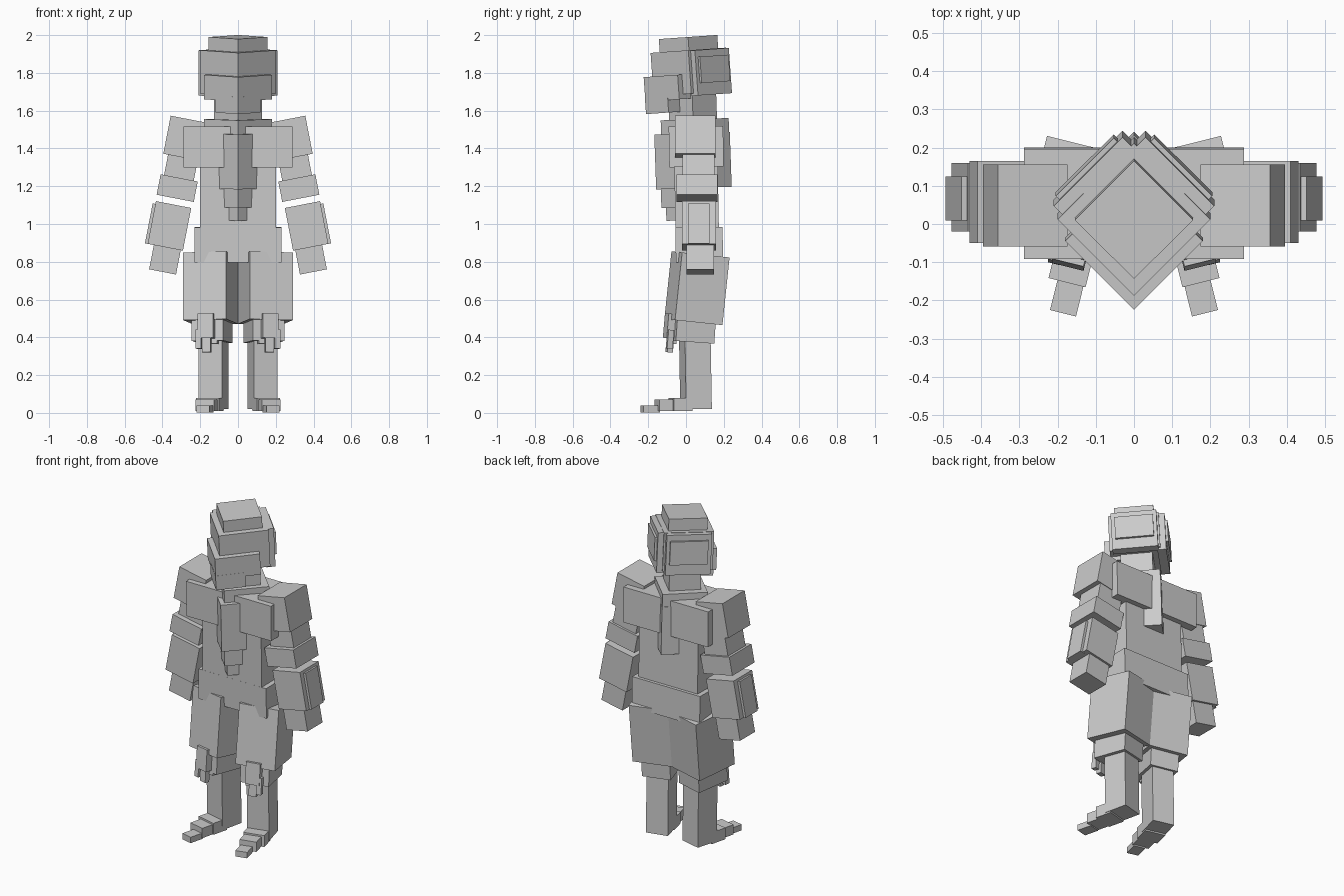
import bpy, math
from mathutils import Matrix, Vector

grey = bpy.data.materials.new("stone grey")
grey.diffuse_color = (0.6, 0.6, 0.6, 1)


def box(name, centre, size, tilt=0, roll=0, yaw=0):
    """Box turned about z (yaw), then y (roll), then x (tilt), in degrees."""
    bpy.ops.mesh.primitive_cube_add(size=1)
    ob = bpy.context.object
    ob.name = name
    rot = (Matrix.Rotation(math.radians(tilt), 4, 'X')
           @ Matrix.Rotation(math.radians(roll), 4, 'Y')
           @ Matrix.Rotation(math.radians(yaw), 4, 'Z'))
    ob.matrix_world = Matrix.Translation(centre) @ rot @ Matrix.Diagonal((*size, 1))
    ob.data.materials.append(grey)
    return ob


def diamond(name, half, y, z0, z1, tilt):
    """Square block standing corner-forward."""
    side = half * math.sqrt(2)
    box(name, (0, y, (z0 + z1) / 2), (side, side, z1 - z0), tilt, 0, 45)


# Head: corner-forward blocks leaning back
diamond("head_cap", 0.155, 0.015, 1.87, 1.99, 4)
diamond("head", 0.2, 0.02, 1.69, 1.92, 4)
diamond("face_guard", 0.18, -0.04, 1.66, 1.79, 4)
diamond("chin_guard", 0.12, -0.095, 1.59, 1.68, 4)
diamond("neck", 0.127, 0.035, 1.52, 1.72, 2)

# Plates on the two rear faces of the head
for s in (-1, 1):
    n = Vector((s, 1, 0)).normalized()
    c = Vector((0, 0.025, 1.805))
    box("rear_head_plate", c + n * 0.145, (0.255, 0.05, 0.24), 4, 0, -45 * s)
    box("rear_head_panel", c + n * 0.155 + Vector((0, 0, 0.015)),
        (0.215, 0.055, 0.14), 4, 0, -45 * s)

# Torso
diamond("collar", 0.18, 0.05, 1.315, 1.555, 2)
box("chest", (0, 0.054, 1.41), (0.575, 0.288, 0.215), 1)
box("torso", (0, 0.055, 1.2), (0.4, 0.23, 0.6), 1)
diamond("breastplate", 0.2, 0.037, 1.19, 1.48, 2)
diamond("upper_belly_plate", 0.15, 0.018, 1.09, 1.2, 2)
diamond("lower_belly_plate", 0.1, -0.005, 1.02, 1.1, 2)
box("waist", (0, 0.07, 0.89), (0.46, 0.25, 0.185), 1)

# Arms, hanging outward
arm = (
    ("shoulder", 0.285, 0.048, 1.455, 0.185, 0.215, 0.205),
    ("upper_arm", 0.298, 0.067, 1.32, 0.16, 0.17, 0.24),
    ("elbow_guard", 0.322, 0.058, 1.19, 0.2, 0.215, 0.11),
    ("forearm", 0.363, 0.07, 0.99, 0.19, 0.18, 0.23),
    ("forearm_plate", 0.455, 0.067, 1.0, 0.035, 0.115, 0.215),
    ("hand", 0.385, 0.075, 0.82, 0.145, 0.145, 0.15),
)
# Legs, turned outward
leg = (
    ("thigh", 0.145, 0.058, 0.66, 0.235, 0.26, 0.36, -6),
    ("thigh_cuff", 0.137, 0.032, 0.44, 0.17, 0.21, 0.13, -4),
    ("knee_plate", 0.168, -0.085, 0.46, 0.085, 0.045, 0.13, -5),
    ("knee_tassel", 0.165, -0.085, 0.37, 0.045, 0.03, 0.1, -5),
    ("shin", 0.13, 0.05, 0.21, 0.13, 0.14, 0.38, 1),
    ("heel", 0.15, -0.03, 0.045, 0.125, 0.1, 0.07, 0),
    ("foot", 0.162, -0.1, 0.04, 0.1, 0.11, 0.06, 0),
    ("toe", 0.175, -0.19, 0.02, 0.07, 0.09, 0.036, 0),
)
for s, side in ((-1, "left"), (1, "right")):
    for name, x, y, z, sx, sy, sz in arm:
        box(f"{side}_{name}", (s * x, y, z), (sx, sy, sz), 0, -11 * s)
    for name, x, y, z, sx, sy, sz, tilt in leg:
        box(f"{side}_{name}", (s * x, y, z), (sx, sy, sz), tilt, 0, 14 * s)
    # Side tags of the knee fringe
    for dx, z, h in ((-0.045, 0.42, 0.11), (0.04, 0.39, 0.1)):
        box(f"{side}_knee_tag", (s * (0.167 + dx), -0.075 - dx * 0.25, z),
            (0.03, 0.03, h), -5, 0, 14 * s)
